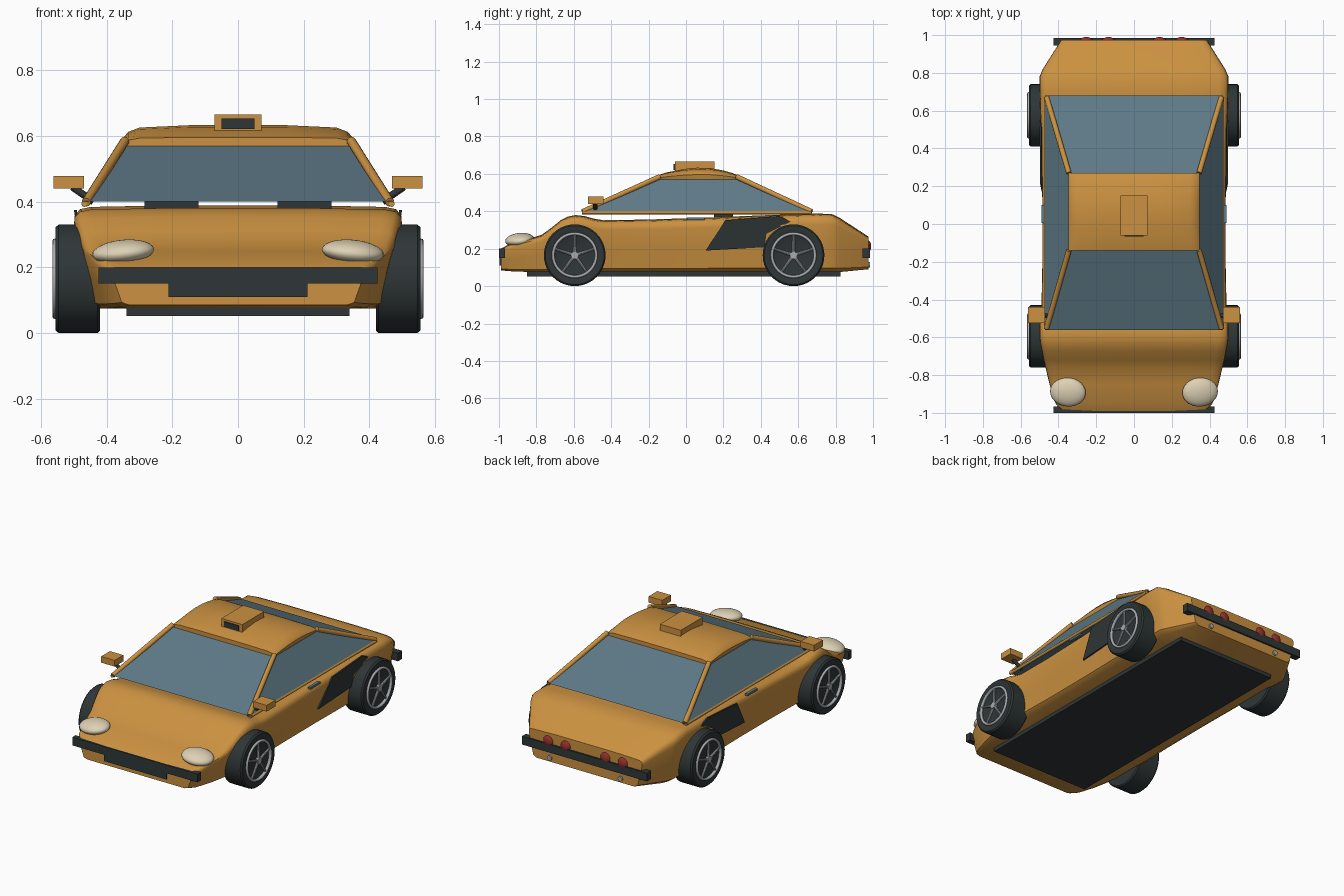
import bpy, bmesh, math
from mathutils import Vector

if "Cube" in bpy.data.objects:
    bpy.data.objects.remove(bpy.data.objects["Cube"])


def material(name, rgb):
    m = bpy.data.materials.new(name)
    m.diffuse_color = (*rgb, 1)
    m.use_nodes = True
    m.node_tree.nodes["Principled BSDF"].inputs["Base Color"].default_value = m.diffuse_color
    return m


PAINT = material("orange_paint", (0.60, 0.285, 0.052))
GLASS = material("blue_grey_glass", (0.112, 0.195, 0.24))
BLACK = material("dark_trim", (0.028, 0.037, 0.038))
METAL = material("silver", (0.40, 0.41, 0.43))
LAMP = material("cream_lamp", (0.73, 0.64, 0.46))
RED = material("red_lamp", (0.30, 0.03, 0.025))


def finish(name, bm, mat, smooth=None):
    bmesh.ops.recalc_face_normals(bm, faces=bm.faces[:])
    me = bpy.data.meshes.new(name)
    bm.to_mesh(me)
    bm.free()
    me.materials.append(mat)
    ob = bpy.data.objects.new(name, me)
    bpy.context.collection.objects.link(ob)
    if smooth:
        bpy.ops.object.select_all(action='DESELECT')
        ob.select_set(True)
        bpy.context.view_layer.objects.active = ob
        bpy.ops.object.shade_smooth_by_angle(angle=math.radians(smooth))
    return ob


def box(name, x, y, z, mat):
    """Box from three (low, high) ranges."""
    bm = bmesh.new()
    bmesh.ops.create_cube(bm, size=1)
    for v in bm.verts:
        v.co = [r[0] if c < 0 else r[1] for c, r in zip(v.co, (x, y, z))]
    return finish(name, bm, mat)


def tube(name, a, b, r, mat, seg=12, r2=None):
    """Round bar between two points."""
    a, b = Vector(a), Vector(b)
    bm = bmesh.new()
    bmesh.ops.create_cone(bm, cap_ends=True, segments=seg, radius1=r,
                          radius2=r if r2 is None else r2, depth=(b - a).length)
    rot = (b - a).to_track_quat('Z', 'Y')
    for v in bm.verts:
        v.co = rot @ v.co + (a + b) / 2
    return finish(name, bm, mat, 40)


def ball(name, loc, size, mat, rot=(0, 0, 0)):
    bm = bmesh.new()
    bmesh.ops.create_uvsphere(bm, u_segments=24, v_segments=14, radius=1)
    ob = finish(name, bm, mat, 60)
    ob.location, ob.scale, ob.rotation_euler = loc, size, rot
    return ob


def loft(name, rings, mat, angle):
    """Skin closed rings and cap both ends."""
    bm = bmesh.new()
    vs = [[bm.verts.new(p) for p in ring] for ring in rings]
    n = len(vs[0])
    for a, b in zip(vs, vs[1:]):
        for i in range(n):
            bm.faces.new((a[i], a[(i + 1) % n], b[(i + 1) % n], b[i]))
    bm.faces.new(vs[0])
    bm.faces.new(vs[-1])
    return finish(name, bm, mat, angle)


def mirrored(half, y):
    return [(x, y, z) for x, z in half] + [(-x, y, z) for x, z in reversed(half)]


# Body shell: y, half width, bottom, top
stations = [(-0.99, .385, .085, .20), (-0.95, .415, .08, .222), (-0.85, .447, .076, .25),
            (-0.77, .466, .075, .275), (-0.72, .478, .075, .312), (-0.67, .488, .075, .352),
            (-0.63, .496, .075, .372), (-0.59, .50, .075, .38), (-0.54, .499, .075, .374),
            (-0.49, .495, .075, .36), (-0.44, .49, .075, .352), (-0.2, .485, .075, .356),
            (0.1, .485, .075, .366), (0.4, .49, .075, .378), (0.7, .499, .075, .388),
            (0.78, .50, .075, .385), (0.82, .483, .075, .366), (0.975, .385, .09, .265)]
rings = []
for y, w, b, t in stations:
    h = t - b
    rings.append(mirrored([(.86 * w, b), (.92 * w, b + .07 * h), (.96 * w, b + .45 * h),
                           (w, b + .82 * h), (.995 * w, b + .91 * h), (.965 * w, b + .965 * h),
                           (.9 * w, t - .004), (.5 * w, t)], y))
loft("body_shell", rings, PAINT, 42)

# Domed roof
rings = []
for y, t in [(-.14, .598), (-.11, .608), (-.06, .619), (0, .629), (.06, .635), (.13, .633),
             (.2, .62), (.25, .606), (.27, .597)]:
    d = t - .565
    rings.append(mirrored([(.34, .565), (.348, .565 + .45 * d), (.335, .565 + .68 * d),
                           (.30, .565 + .87 * d), (.15, t - .002)], y))
loft("roof", rings, PAINT, 42)

# Glasshouse with four sloping panes
LOW, HIGH = (.472, -.56, .68, .40), (.345, -.14, .27, .57)
rings = [[(-w, f, z), (w, f, z), (w, r, z), (-w, r, z)] for w, f, r, z in (LOW, HIGH)]
loft("windows", rings, GLASS, None)

# Pillars and sills around the glass
for s, side in ((-1, "left"), (1, "right")):
    tube(f"front_pillar_{side}", (s * .463, -.553, .398), (s * .345, -.14, .585), .014, PAINT)
    tube(f"rear_pillar_{side}", (s * .463, .672, .398), (s * .345, .27, .585), .014, PAINT)
    tube(f"side_sill_{side}", (s * .468, -.555, .393), (s * .468, .67, .393), .009, PAINT)
    box(f"seat_{side}", sorted((s * .12, s * .285)), (.15, .25), (.30, .42), BLACK)

# Roof sign
box("roof_sign", (-.071, .071), (-.06, .152), (.615, .665), PAINT)
box("sign_panel", (-.05, .05), (-.066, -.058), (.622, .653), BLACK)

# Underbody and bumpers
box("underbody", (-.34, .34), (-.85, .825), (.052, .085), BLACK)
box("front_bumper", (-.425, .425), (-1.0, -.967), (.15, .20), BLACK)
box("front_grille", (-.212, .212), (-.998, -.967), (.11, .17), BLACK)
box("rear_bumper", (-.425, .425), (.945, .985), (.15, .20), BLACK)


def wheel(tag, s, y):
    """Tyre, rim ring, hub and five spokes."""
    z, face = .165, .556
    prof = [(.42, .0), (.42, .158), (.428, .165), (.547, .165), (.556, .157), (.556, .125),
            (.548, .112), (.548, 0)]
    bm = bmesh.new()
    vs = [bm.verts.new((s * x, y, z + r)) for x, r in prof]
    edges = [bm.edges.new(p) for p in zip(vs, vs[1:])]
    bmesh.ops.spin(bm, geom=vs + edges, cent=(0, y, z), axis=(1, 0, 0),
                   angle=math.tau, steps=40)
    bmesh.ops.remove_doubles(bm, verts=bm.verts[:], dist=1e-4)
    finish("tyre_" + tag, bm, BLACK, 40)
    bm = bmesh.new()
    vs = [bm.verts.new((s * (face + .01 * math.cos(a)), y, z + .115 + .008 * math.sin(a)))
          for a in [i * math.tau / 8 for i in range(8)]]
    edges = [bm.edges.new((vs[i], vs[(i + 1) % 8])) for i in range(8)]
    bmesh.ops.spin(bm, geom=vs + edges, cent=(0, y, z), axis=(1, 0, 0),
                   angle=math.tau, steps=40)
    bmesh.ops.remove_doubles(bm, verts=bm.verts[:], dist=1e-4)
    finish("rim_" + tag, bm, METAL, 60)
    tube("hub_" + tag, (s * .54, y, z), (s * .565, y, z), .02, METAL, 16)
    for i in range(5):
        a = i * math.tau / 5
        tube(f"spoke_{tag}_{i + 1}", (s * face, y, z),
             (s * face, y + .115 * math.sin(a), z + .115 * math.cos(a)), .009, METAL, 8, .006)


def side_intake(side, s):
    """Dark slanted panel ahead of the rear wheel."""
    pts = [(.105, .19), (.21, .352), (.50, .375), (.56, .345), (.43, .28), (.42, .208)]
    loft("side_intake_" + side,
         [[(s * (.474 + (z - .19) * .14 + d), y, z) for y, z in pts] for d in (0, -.009)],
         BLACK, None)


for s, side in ((-1, "left"), (1, "right")):
    wheel("front_" + side, s, -.595)
    wheel("rear_" + side, s, .575)
    side_intake(side, s)
    # Door handle
    box("door_handle_" + side, sorted((s * .472, s * .49)), (.005, .10), (.353, .366), GLASS)
    # Wing mirror on a dark stalk
    box("mirror_" + side, sorted((s * .47, s * .562)), (-.525, -.44), (.44, .478), PAINT)
    tube("mirror_stalk_" + side, (s * .44, -.485, .40), (s * .505, -.485, .445), .011, BLACK)
    # Lamps and exhaust tips
    ball("headlamp_" + side, (s * .35, -.89, .247), (.095, .077, .036), LAMP,
         (.12, s * .09, s * .1))
    for x in (.135, .253):
        ball(f"tail_lamp_{side}_{'inner' if x < .2 else 'outer'}",
             (s * x, .968, .213), (.035, .022, .035), RED)
    tube("exhaust_" + side, (s * .24, .93, .115), (s * .24, .985, .115), .015, METAL)
